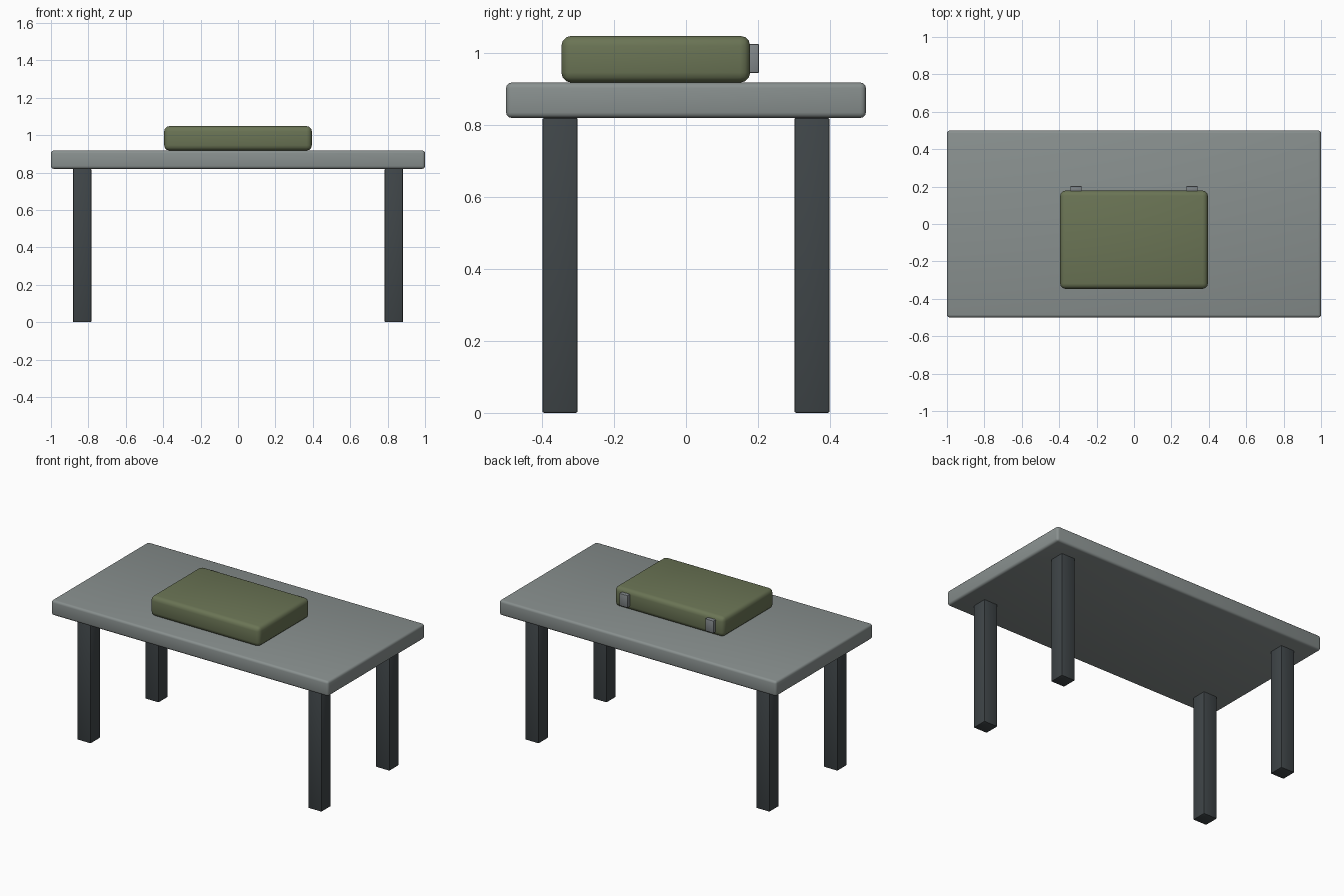
import bpy
import math

if "Cube" in bpy.data.objects:
    bpy.data.objects.remove(bpy.data.objects["Cube"])


def material(name, rgb):
    m = bpy.data.materials.new(name)
    m.diffuse_color = (*rgb, 1)
    m.use_nodes = True
    m.node_tree.nodes["Principled BSDF"].inputs["Base Color"].default_value = m.diffuse_color
    return m


def box(name, center, size, bevel, segments, mat):
    """Rounded box with real dimensions, smooth shaded by angle."""
    bpy.ops.mesh.primitive_cube_add(size=1, location=center)
    ob = bpy.context.object
    ob.name = name
    ob.scale = size
    bpy.ops.object.transform_apply(location=False, rotation=False, scale=True)
    mod = ob.modifiers.new("Bevel", 'BEVEL')
    mod.width = bevel
    mod.segments = segments
    bpy.ops.object.modifier_apply(modifier=mod.name)
    bpy.ops.object.shade_smooth_by_angle(angle=math.radians(35))
    ob.data.materials.append(mat)
    return ob


top_grey = material("top_grey", (0.25, 0.28, 0.275))
leg_dark = material("leg_dark", (0.05, 0.06, 0.065))
olive = material("olive", (0.145, 0.175, 0.09))
metal = material("metal", (0.22, 0.24, 0.25))

# Table top
box("table_top", (0, 0, 0.869), (2.0, 1.0, 0.098), 0.015, 3, top_grey)

# Four legs
for x_name, sx in (("left", -1), ("right", 1)):
    for y_name, sy in (("front", -1), ("back", 1)):
        box(f"{y_name}_{x_name}_leg", (sx * 0.833, sy * 0.35, 0.41),
            (0.098, 0.098, 0.82), 0.005, 2, leg_dark)

# Case lying on the table
box("case", (0, -0.084, 0.983), (0.79, 0.525, 0.13), 0.028, 3, olive)

# Two latches on the back of the case
for side, sx in (("left", -1), ("right", 1)):
    box(f"{side}_latch", (sx * 0.31, 0.188, 0.985),
        (0.059, 0.03, 0.081), 0.004, 2, metal)
